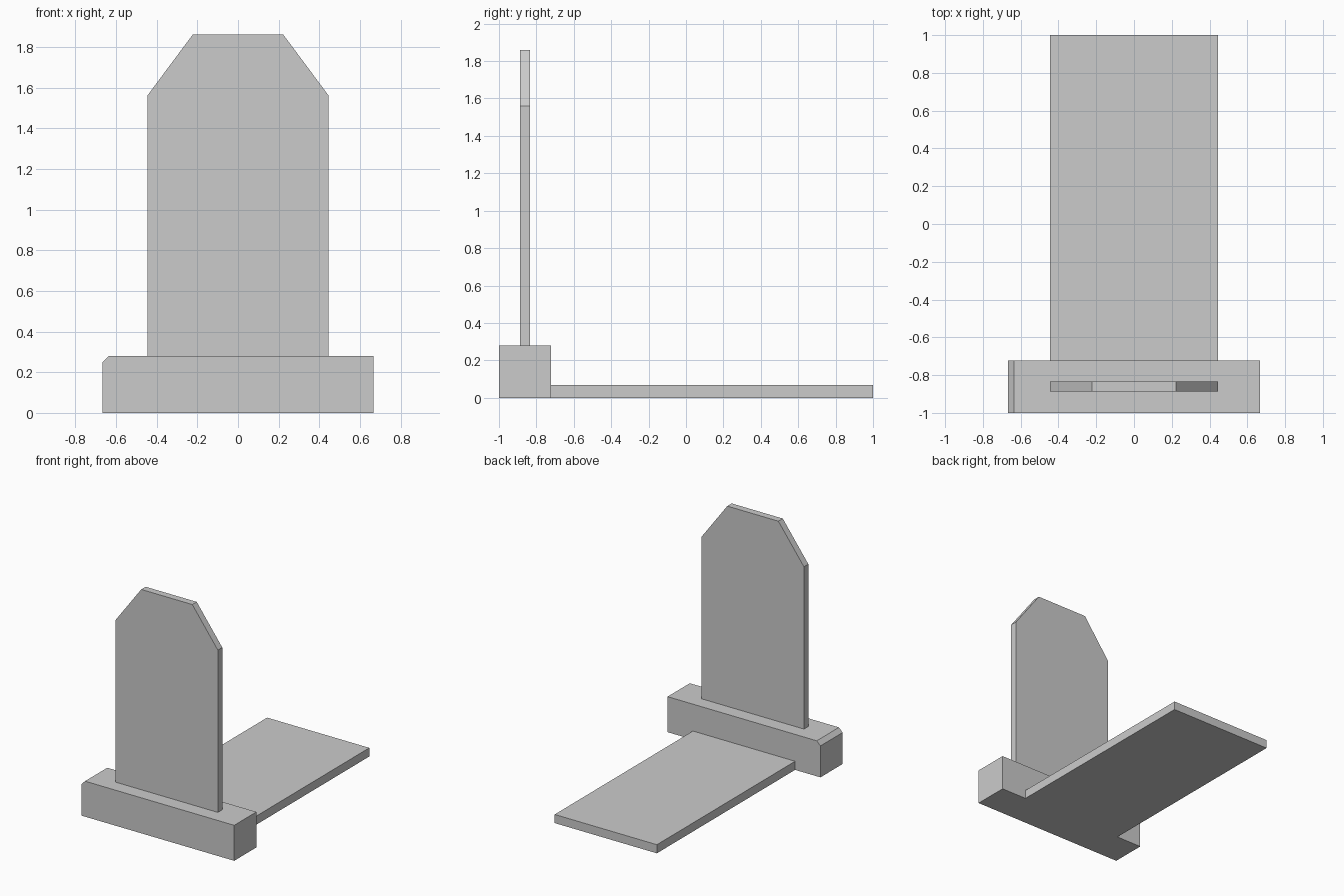
import bpy, bmesh

if "Cube" in bpy.data.objects:
    bpy.data.objects.remove(bpy.data.objects["Cube"])


def extrude_profile(name, profile, y0, y1):
    """Extrude a front-view (x, z) outline from y0 back to y1."""
    bm = bmesh.new()
    face = bm.faces.new([bm.verts.new((x, y0, z)) for x, z in profile])
    result = bmesh.ops.extrude_face_region(bm, geom=[face])
    verts = [g for g in result["geom"] if isinstance(g, bmesh.types.BMVert)]
    bmesh.ops.translate(bm, verts=verts, vec=(0, y1 - y0, 0))
    bmesh.ops.recalc_face_normals(bm, faces=bm.faces)
    mesh = bpy.data.meshes.new(name)
    bm.to_mesh(mesh)
    bm.free()
    obj = bpy.data.objects.new(name, mesh)
    bpy.context.collection.objects.link(obj)
    return obj


FRONT, BASE_BACK = -1.0, -0.723
BASE_W, BASE_H = 0.667, 0.28
STONE_W = 0.446

# Plinth with one chipped top corner on the left
extrude_profile("plinth", [(-BASE_W, 0), (BASE_W, 0), (BASE_W, BASE_H),
                           (-0.635, BASE_H), (-BASE_W, 0.248)],
                FRONT, BASE_BACK)

# Upright headstone with sloped shoulders
right_side = [(STONE_W, BASE_H), (STONE_W, 1.56), (0.223, 1.86)]
left_side = [(-x, z) for x, z in reversed(right_side)]
extrude_profile("headstone", right_side + left_side, -0.888, -0.833)

# Flat grave slab behind the plinth
extrude_profile("grave_slab", [(-STONE_W, 0), (STONE_W, 0),
                               (STONE_W, 0.068), (-STONE_W, 0.068)],
                BASE_BACK, 1.0)
